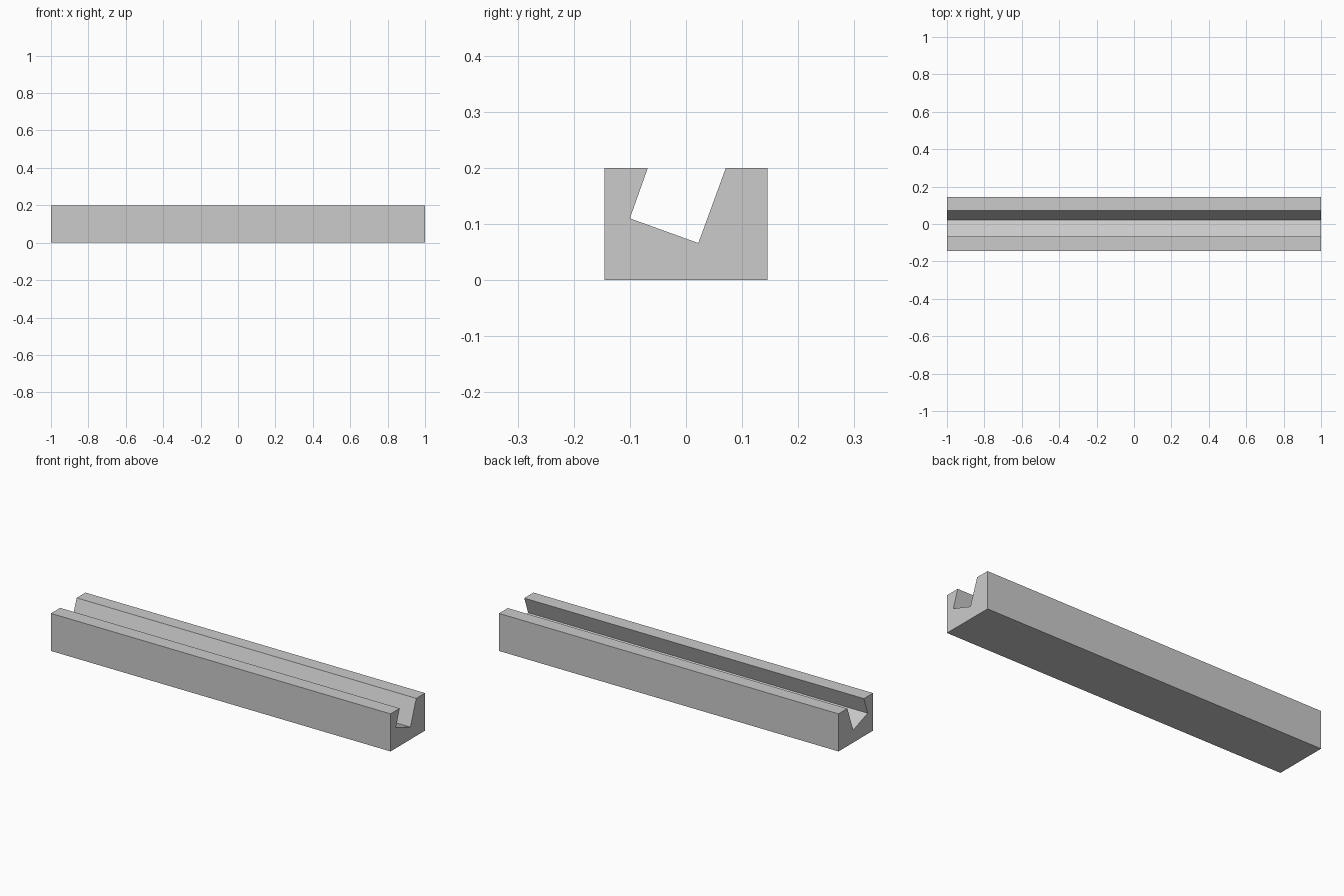
import bpy
import bmesh

cube = bpy.data.objects.get("Cube")
if cube:
    bpy.data.objects.remove(cube, do_unlink=True)

# Plain grey material
GREY = (0.6, 0.6, 0.6, 1)
mat = bpy.data.materials.new("light grey")
mat.use_nodes = True
mat.diffuse_color = GREY
mat.node_tree.nodes["Principled BSDF"].inputs["Base Color"].default_value = GREY

# End profile (y, z): a block with a tilted slot open at the top
HALF_LENGTH, HALF_WIDTH, HEIGHT = 1.0, 0.145, 0.2
slot = [(0.071, HEIGHT), (0.022, 0.066), (-0.1, 0.11), (-0.068, HEIGHT)]
profile = [(-HALF_WIDTH, 0), (HALF_WIDTH, 0), (HALF_WIDTH, HEIGHT),
           *slot, (-HALF_WIDTH, HEIGHT)]

# Extrude the profile along the length of the bar
bm = bmesh.new()
end = bm.faces.new([bm.verts.new((-HALF_LENGTH, y, z)) for y, z in profile])
result = bmesh.ops.extrude_face_region(bm, geom=[end], use_keep_orig=True)
far_verts = [g for g in result["geom"] if isinstance(g, bmesh.types.BMVert)]
bmesh.ops.translate(bm, verts=far_verts, vec=(2 * HALF_LENGTH, 0, 0))
bmesh.ops.recalc_face_normals(bm, faces=bm.faces)

mesh = bpy.data.meshes.new("slotted_bar")
bm.to_mesh(mesh)
bm.free()
mesh.materials.append(mat)
bpy.context.collection.objects.link(bpy.data.objects.new("slotted_bar", mesh))
